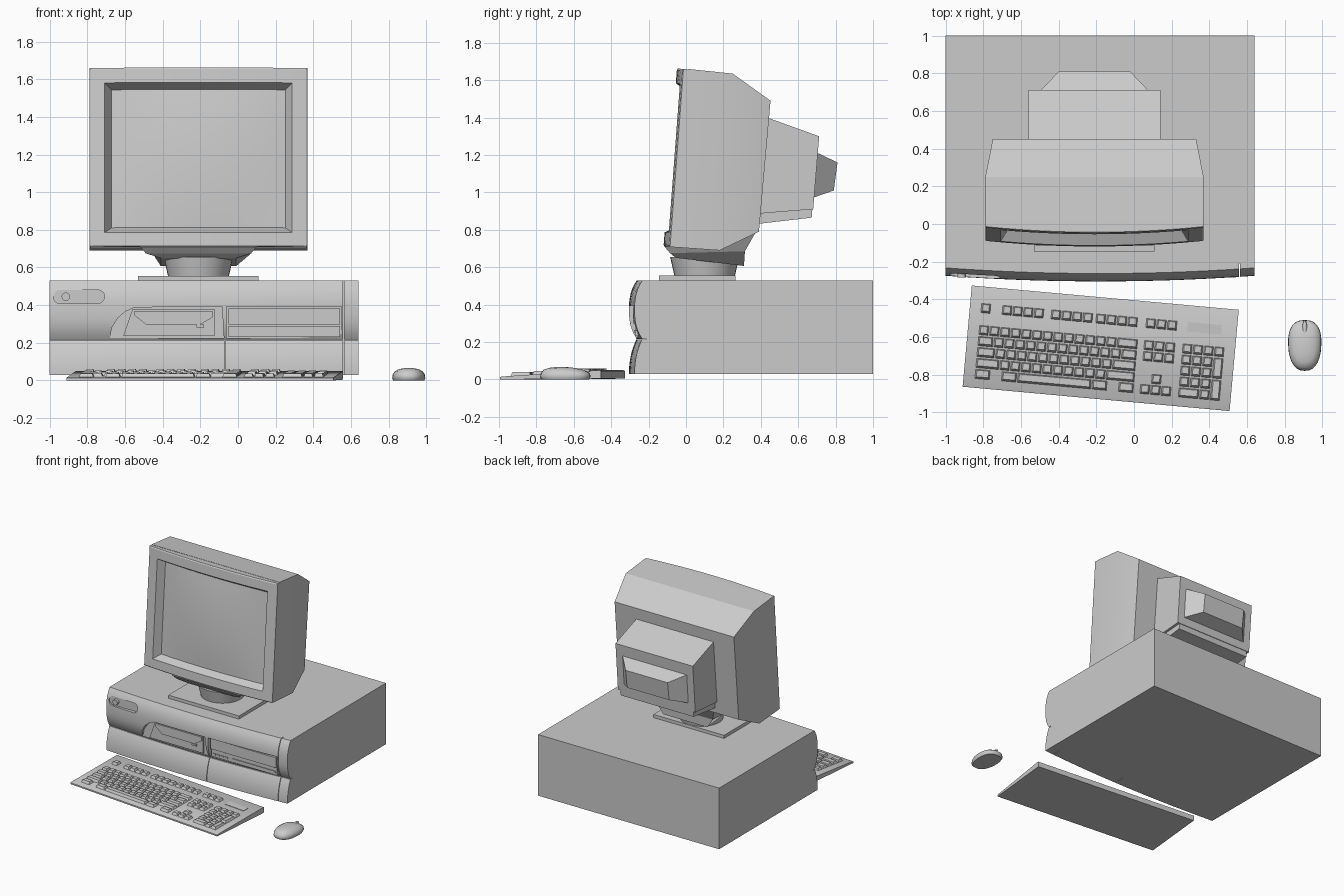
import bpy, bmesh, math
from mathutils import Matrix

if "Cube" in bpy.data.objects:
    bpy.data.objects.remove(bpy.data.objects["Cube"])


def finish(name, bm, angle=30):
    bmesh.ops.recalc_face_normals(bm, faces=bm.faces)
    me = bpy.data.meshes.new(name)
    bm.to_mesh(me)
    bm.free()
    ob = bpy.data.objects.new(name, me)
    bpy.context.collection.objects.link(ob)
    if angle:
        smooth(ob, angle)
    return ob


def smooth(ob, angle=30):
    bpy.ops.object.select_all(action='DESELECT')
    ob.select_set(True)
    bpy.context.view_layer.objects.active = ob
    bpy.ops.object.shade_smooth_by_angle(angle=math.radians(angle))


def loft(name, rings, caps=(True, True), angle=30):
    bm = bmesh.new()
    vs = [[bm.verts.new(p) for p in r] for r in rings]
    n = len(rings[0])
    for a, b in zip(vs, vs[1:]):
        for i in range(n):
            bm.faces.new((a[i], a[(i + 1) % n], b[(i + 1) % n], b[i]))
    if caps[0]:
        bm.faces.new(vs[0])
    if caps[1]:
        bm.faces.new(vs[-1])
    return finish(name, bm, angle)


def box(name, x0, x1, y0, y1, z0, z1):
    r = lambda z: [(x0, y0, z), (x1, y0, z), (x1, y1, z), (x0, y1, z)]
    return loft(name, [r(z0), r(z1)], angle=0)


def prism(name, pts, y0, y1):
    return loft(name, [[(x, y, z) for x, z in pts] for y in (y0, y1)])


def cut(ob, cutter):
    m = ob.modifiers.new("cut", 'BOOLEAN')
    m.operation, m.solver, m.object = 'DIFFERENCE', 'EXACT', cutter
    bpy.context.view_layer.objects.active = ob
    bpy.ops.object.modifier_apply(modifier=m.name)
    bpy.data.objects.remove(cutter)


# --- Desktop case and curved front panels ---
box("case_body", -1, 0.64, -0.21, 1.0, 0.03, 0.53)
SPLIT = 0.215


def front_y(x, z):
    y = -0.305 + 0.03 * ((x + 0.18) / 0.82) ** 2
    if z > SPLIT:
        return y + 0.042 * abs(2 * (z - SPLIT) / 0.315 - 1.0) ** 2.6
    return y + 0.04 * ((z - 0.03) / 0.185) ** 2.2


def panel(name, x0, x1, z0, z1, nx):
    rings = []
    for i in range(nx + 1):
        x = x0 + (x1 - x0) * i / nx
        zs = [z0 + (z1 - z0) * j / 14 for j in range(15)]
        rings.append([(x, -0.205, z0)] + [(x, front_y(x, z), z) for z in zs] + [(x, -0.205, z1)])
    return loft(name, rings)


upper = panel("upper_front_panel", -1, 0.558, SPLIT + 0.002, 0.53, 16)
panel("upper_side_strip", 0.562, 0.64, SPLIT + 0.002, 0.53, 2)
panel("lower_left_panel", -1, -0.072, 0.03, SPLIT - 0.002, 10)
panel("lower_right_panel", -0.068, 0.558, 0.03, SPLIT - 0.002, 8)
panel("lower_side_strip", 0.562, 0.64, 0.03, SPLIT - 0.002, 2)

# Recesses: power button, floppy bay, disc bay
pill = []
for cx, a0 in ((-0.745, -90), (-0.945, 90)):
    pill += [(cx + 0.036 * math.cos(math.radians(a0 + k * 22.5)),
              0.445 + 0.036 * math.sin(math.radians(a0 + k * 22.5))) for k in range(9)]
cut(upper, prism("pill_cutter", pill, -0.4, -0.262))
bay = [(-0.68, 0.225), (-0.67, 0.28), (-0.64, 0.33), (-0.6, 0.365), (-0.55, 0.388),
       (-0.085, 0.392), (-0.075, 0.225)]
cut(upper, prism("floppy_cutter", bay, -0.4, -0.258))
cut(upper, box("disc_cutter", -0.06, 0.55, -0.4, -0.258, 0.225, 0.392))
smooth(upper)

# Drive faces and controls
prism("floppy_face", [(-0.61, 0.235), (-0.56, 0.38), (-0.125, 0.38), (-0.125, 0.235)], -0.272, -0.25)
prism("floppy_flap", [(-0.55, 0.37), (-0.55, 0.345), (-0.49, 0.298), (-0.2, 0.298),
                      (-0.135, 0.335), (-0.135, 0.37)], -0.282, -0.26)
box("floppy_eject_button", -0.22, -0.18, -0.285, -0.26, 0.282, 0.296)
box("disc_tray", -0.05, 0.542, -0.284, -0.25, 0.298, 0.382)
box("disc_lower_face", -0.05, 0.542, -0.27, -0.25, 0.232, 0.29)
for i in range(4):
    box(f"disc_button_{i + 1}", -0.035 + i * 0.036, -0.01 + i * 0.036, -0.276, -0.25, 0.25, 0.262)
box("disc_slot_rim", 0.14, 0.53, -0.277, -0.25, 0.25, 0.265)


def disc(name, r1, r2, depth, matrix):
    bm = bmesh.new()
    bmesh.ops.create_cone(bm, cap_ends=True, segments=32, radius1=r1, radius2=r2, depth=depth, matrix=matrix)
    return finish(name, bm)


disc("power_button", 0.022, 0.022, 0.03, Matrix.Translation((-0.915, -0.27, 0.445)) @ Matrix.Rotation(math.pi / 2, 4, 'X'))

# --- Monitor, leaning back ---
CX = -0.21


def ring(hw, bottom, top, hw2=None):
    h2 = hw if hw2 is None else hw2
    return [(CX - hw, *bottom), (CX + hw, *bottom), (CX + h2, *top), (CX - h2, *top)]


loft("monitor_shell", [ring(0.58, (-0.065, 0.707), (0.01, 1.66)), ring(0.58, (0.18, 0.69), (0.25, 1.635)),
                       ring(0.54, (0.39, 0.79), (0.452, 1.49))], caps=(False, True), angle=15)
loft("monitor_rear_housing", [ring(0.35, (0.37, 0.885), (0.42, 1.405)),
                              ring(0.35, (0.68, 0.91), (0.712, 1.30))], angle=0)
loft("monitor_rear_ledge", [ring(0.33, (0.37, 0.83), (0.37, 0.89)),
                            ring(0.33, (0.672, 0.865), (0.676, 0.915))], angle=0)
loft("tube_neck_cover", [ring(0.30, (0.675, 0.97), (0.695, 1.215)),
                         ring(0.19, (0.79, 1.01), (0.81, 1.16))], angle=0)


def tilt(u, w, d):
    return (CX + u, -0.09 + 0.075 * w - d, 0.71 + 0.997 * w + 0.075 * d)


def bulge(u):
    return 0.03 * (1 - (u / 0.58) ** 2)


def bezel_ring(hw, w0, w1, depth, curved=1, n=12):
    us = [-hw + 2 * hw * i / n for i in range(n + 1)]
    d = lambda u: curved * bulge(u) + depth
    return [tilt(u, w0, d(u)) for u in us] + [tilt(u, w1, d(u)) for u in reversed(us)]


loft("monitor_bezel", [bezel_ring(0.58, 0, 0.953, -0.03, 0), bezel_ring(0.58, 0, 0.953, -0.005),
                       bezel_ring(0.572, 0.008, 0.945, 0), bezel_ring(0.498, 0.075, 0.873, 0),
                       bezel_ring(0.462, 0.105, 0.84, -0.06)], caps=(False, False))
bm = bmesh.new()
grid = []
for j in range(13):
    v = j / 6 - 1
    row = []
    for i in range(13):
        s = i / 6 - 1
        u = 0.464 * s
        row.append(bm.verts.new(tilt(u, 0.4725 + 0.369 * v, bulge(u) - 0.06 + 0.02 * (1 - v * v) * (1 - s * s))))
    grid.append(row)
for a, b in zip(grid, grid[1:]):
    for i in range(12):
        bm.faces.new((a[i], a[i + 1], b[i + 1], b[i]))
finish("monitor_screen", bm)

# Swivel stand
loft("stand_cradle", [ring(0.31, (-0.115, 0.71), (0.38, 0.80)), ring(0.28, (-0.085, 0.675), (0.315, 0.685), 0.25),
                      ring(0.2, (-0.055, 0.65), (0.31, 0.607))], angle=0)
disc("stand_swivel", 0.162, 0.185, 0.1, Matrix.Translation((CX, 0.1, 0.605)))
box("stand_base", -0.53, 0.11, -0.145, 0.265, 0.53, 0.556)

# --- Keyboard, turned slightly ---
PLACE = Matrix.Translation((-0.177, -0.66, 0)) @ Matrix.Rotation(math.radians(-5.2), 4, 'Z')
deck = lambda v: 0.015 + (v + 0.27) / 0.54 * 0.035
profile = [(-0.27, 0), (-0.27, 0.012), (-0.263, deck(-0.263)), (0.262, deck(0.262)), (0.27, 0.046), (0.27, 0.004)]
base = loft("keyboard_base", [[(u, v, z) for v, z in profile] for u in (-0.712, 0.712)])
base.matrix_world = PLACE
P, PV, V0 = 0.0567, 0.0585, 0.038
bm = bmesh.new()


def key(u0, v, w=1, h=1):
    """Tapered key; u0 is its left edge, v its row centre, sizes in key units."""
    c, hw, hv, z = u0 + w * P / 2, w * P / 2 - 0.003, h * PV / 2 - 0.004, deck(v)
    lo, hi = [], []
    for sx, sy in ((-1, -1), (1, -1), (1, 1), (-1, 1)):
        lo.append(bm.verts.new((c + sx * hw, v + sy * hv, z - 0.002 + sy * hv * 0.065)))
        hi.append(bm.verts.new((c + sx * (hw - 0.008), v + 0.003 + sy * (hv - 0.008), z + 0.017)))
    bm.faces.new(hi)
    for i in range(4):
        bm.faces.new((lo[i], lo[(i + 1) % 4], hi[(i + 1) % 4], hi[i]))


L = -0.655
rows = [[1] * 13 + [2], [1.5] + [1] * 12 + [1.5], [1.75] + [1] * 11 + [2.25],
        [2.25] + [1] * 10 + [2.75], [1.5, -1, 1.5, 7, 1.5, -1, 1.5]]  # negative = gap
for r, row in enumerate(rows):
    u = L
    for w in row:
        if w > 0:
            key(u, V0 - r * PV, w)
        u += abs(w) * P
for u0, count in ((L, 1), (-0.542, 4), (-0.281, 4), (-0.042, 4), (0.225, 3)):  # function row
    for i in range(count):
        key(u0 + i * P, 0.155)
for r, cols in ((0, (0, 1, 2)), (1, (0, 1, 2)), (3, (1,)), (4, (0, 1, 2))):  # cursor cluster
    for c in cols:
        key(0.225 + c * P, V0 - r * PV)
for r in range(5):  # number pad
    for c in range(3):
        if r < 4:
            key(0.43 + c * P, V0 - r * PV)
key(0.43, V0 - 4 * PV, 2)
key(0.43 + 2 * P, V0 - 4 * PV)
key(0.43 + 3 * P, V0)
for r in (1.5, 3.5):
    key(0.43 + 3 * P, V0 - r * PV, 1, 2)
finish("keyboard_keys", bm, 0).matrix_world = PLACE
light = loft("keyboard_light_panel", [[(u, v, deck(v) + dz) for v, dz in ((0.13, -0.003), (0.13, 0.003), (0.18, 0.003), (0.18, -0.003))]
                                      for u in (0.45, 0.63)], angle=0)
light.matrix_world = PLACE

# --- Mouse ---
rings = []
for s, z in ((0.93, 0), (1, 0.012), (0.98, 0.03), (0.87, 0.046), (0.65, 0.058), (0.35, 0.064), (0.1, 0.066)):
    pts = []
    for k in range(28):
        c, q = math.cos(k * math.tau / 28), math.sin(k * math.tau / 28)
        x = math.copysign(abs(c) ** 0.8, c) * 0.088 * (1 + 0.08 * q)
        y = math.copysign(abs(q) ** 0.85, q) * 0.135
        pts.append((0.907 + s * x, -0.645 + s * y, z - 0.006 * q * s * (z > 0.03)))
    rings.append(pts)
loft("mouse_body", rings, angle=50)
bm = bmesh.new()
bmesh.ops.create_uvsphere(bm, u_segments=16, v_segments=8, radius=1, matrix=Matrix.Translation((0.907, -0.57, 0.045)) @ Matrix.Diagonal((0.014, 0.06, 0.014, 1)))
finish("mouse_wheel", bm)
